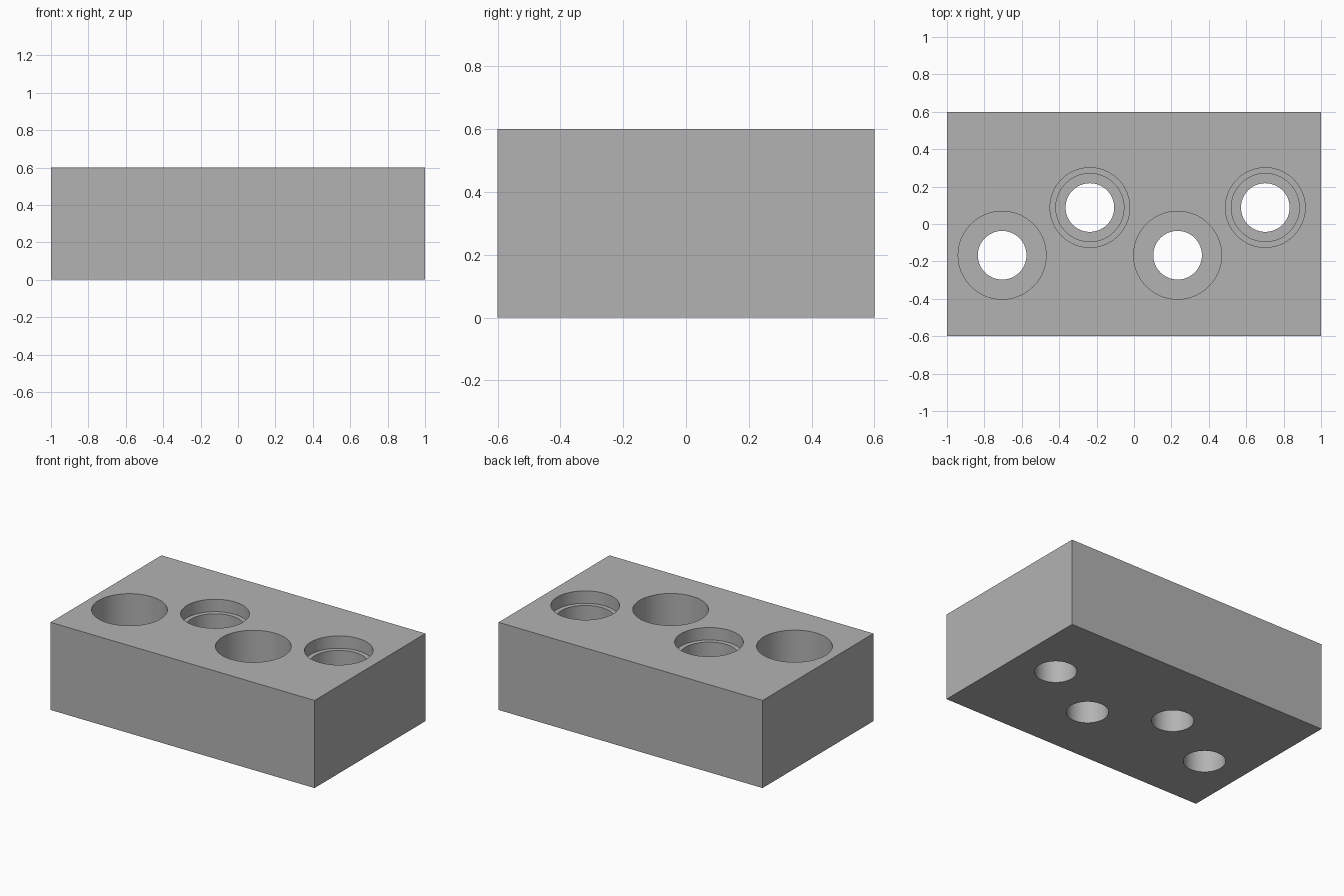
import bpy, bmesh
from math import radians
from mathutils import Matrix

cube = bpy.data.objects.get("Cube")
if cube:
    bpy.data.objects.remove(cube, do_unlink=True)

LENGTH, DEPTH, HEIGHT = 2.0, 1.2, 0.6
SIDES = 96

# Plain grey metal
grey = bpy.data.materials.new("plain grey")
grey.use_nodes = True
colour = (0.45, 0.45, 0.45, 1)
grey.diffuse_color = colour
grey.node_tree.nodes["Principled BSDF"].inputs["Base Color"].default_value = colour


def new_object(name, bm):
    mesh = bpy.data.meshes.new(name)
    bm.normal_update()
    bm.to_mesh(mesh)
    bm.free()
    mesh.materials.append(grey)
    obj = bpy.data.objects.new(name, mesh)
    bpy.context.collection.objects.link(obj)
    return obj


def stepped_cutter(name, x, y, profile):
    """Closed turned solid from (radius, z) pairs listed from bottom to top."""
    bm = bmesh.new()
    bottom = bmesh.ops.create_circle(bm, cap_ends=True, segments=SIDES, radius=profile[0][0],
                                     matrix=Matrix.Translation((x, y, profile[0][1])))
    ring = bottom["verts"]
    for radius, z in profile[1:]:
        upper = bmesh.ops.create_circle(bm, segments=SIDES, radius=radius,
                                        matrix=Matrix.Translation((x, y, z)))["verts"]
        for i in range(SIDES):
            j = (i + 1) % SIDES
            bm.faces.new((ring[i], ring[j], upper[j], upper[i]))
        ring = upper
    bm.faces.new(ring)
    bmesh.ops.recalc_face_normals(bm, faces=bm.faces)
    return new_object(name, bm)


# Solid block
bm = bmesh.new()
bmesh.ops.create_cube(bm, size=1)
bmesh.ops.scale(bm, vec=(LENGTH, DEPTH, HEIGHT), verts=bm.verts)
bmesh.ops.translate(bm, vec=(0, 0, HEIGHT / 2), verts=bm.verts)
block = new_object("drilled_block", bm)

# Through holes with wide counterbores, and with double-stepped counterbores
BORE, WIDE, SEAT, RIM = 0.13, 0.235, 0.182, 0.213
FLOOR, LEDGE, ABOVE, BELOW = 0.25, 0.515, 0.7, -0.1
wide_profile = [(BORE, BELOW), (BORE, FLOOR), (WIDE, FLOOR), (WIDE, ABOVE)]
stepped_profile = [(BORE, BELOW), (BORE, FLOOR), (SEAT, FLOOR),
                   (SEAT, LEDGE), (RIM, LEDGE), (RIM, ABOVE)]
holes = [(-0.705, -0.167, wide_profile), (0.233, -0.167, wide_profile),
         (-0.236, 0.088, stepped_profile), (0.702, 0.088, stepped_profile)]

bpy.ops.object.select_all(action="DESELECT")
bpy.context.view_layer.objects.active = block
block.select_set(True)
for x, y, profile in holes:
    cutter = stepped_cutter("hole_cutter", x, y, profile)
    cutter.hide_render = True
    cut = block.modifiers.new("hole", "BOOLEAN")
    cut.operation = "DIFFERENCE"
    cut.solver = "EXACT"
    cut.object = cutter
    bpy.ops.object.modifier_apply(modifier=cut.name)
    bpy.data.objects.remove(cutter, do_unlink=True)

# Smooth bore walls, sharp rims
bpy.ops.object.shade_smooth_by_angle(angle=radians(30))
